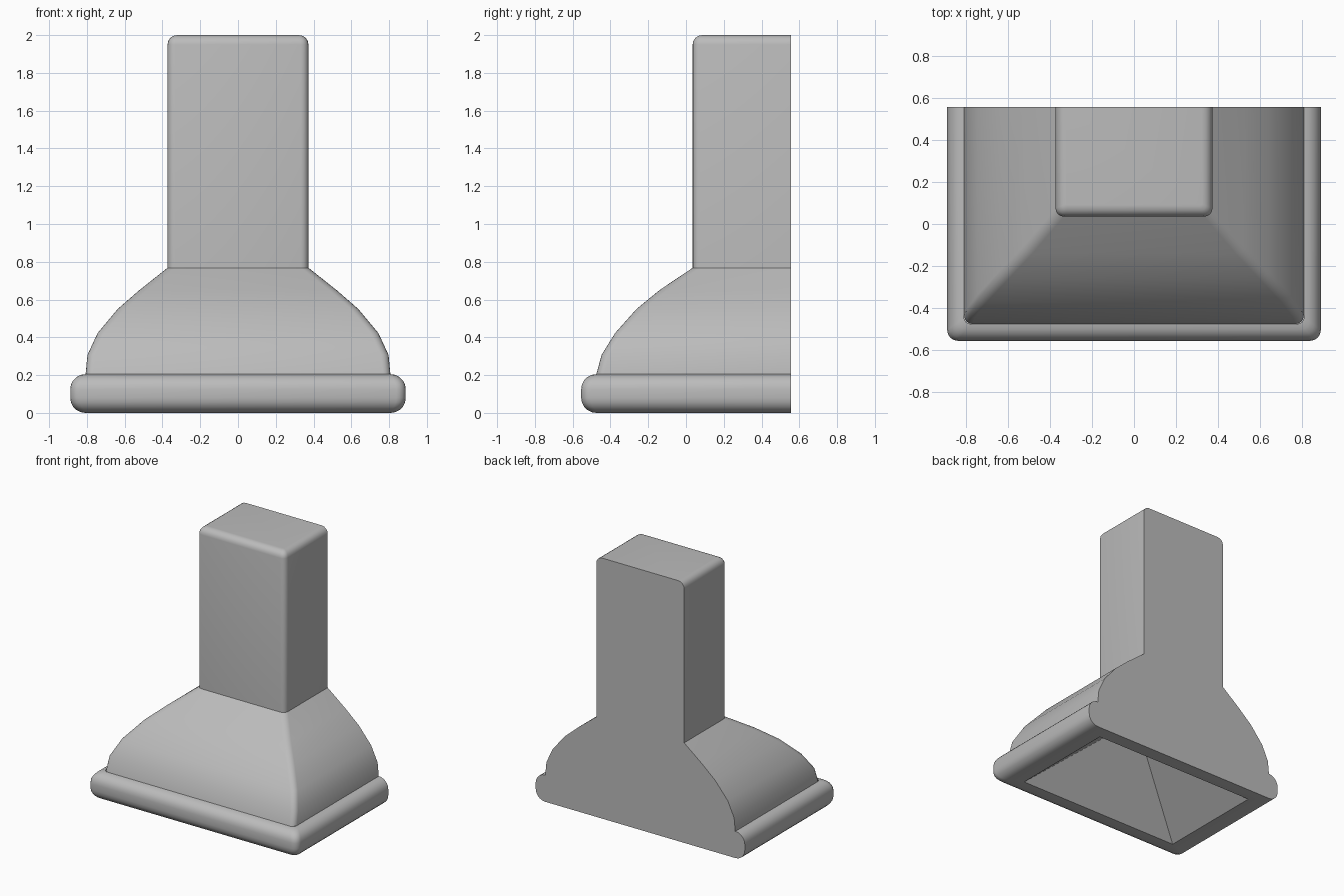
import bpy, bmesh, math

cube = bpy.data.objects.get("Cube")
if cube:
    bpy.data.objects.remove(cube, do_unlink=True)

BACK = 0.555

# One plain metal colour
metal = bpy.data.materials.new("grey metal")
metal.use_nodes = True
grey = (0.5, 0.5, 0.5, 1)
metal.diffuse_color = grey
metal.node_tree.nodes["Principled BSDF"].inputs["Base Color"].default_value = grey


def outline(half, front, z, back=BACK, radius=0.04, steps=4):
    """Counter-clockwise section: square back corners, rounded front corners."""
    pts = [(half, back, z), (-half, back, z)]
    for side, start in ((-1, math.pi), (1, 1.5 * math.pi)):
        for i in range(steps + 1):
            a = start + i * math.pi / 2 / steps
            pts.append((side * (half - radius) + radius * math.cos(a),
                        front + radius + radius * math.sin(a), z))
    return pts


def loft(name, sections, cap_top=False):
    """Skin a stack of sections, ordered outward and then upward."""
    bm = bmesh.new()
    rings = [[bm.verts.new(p) for p in s] for s in sections]
    n = len(rings[0])
    for a, b in zip(rings, rings[1:]):
        for i in range(n):
            j = (i + 1) % n
            bm.faces.new((a[i], a[j], b[j], b[i]))
    if cap_top:
        bm.faces.new(rings[-1])
    bmesh.ops.remove_doubles(bm, verts=bm.verts, dist=0.0005)
    mesh = bpy.data.meshes.new(name)
    bm.to_mesh(mesh)
    bm.free()
    mesh.materials.append(metal)
    mesh.shade_smooth()
    mesh.set_sharp_from_angle(angle=math.radians(32))
    obj = bpy.data.objects.new(name, mesh)
    bpy.context.collection.objects.link(obj)
    return obj


# Rim: pyramid-shaped intake, flat underside, then the rounded outer lip
intake = [outline(0, 0.02, 0.59, back=0.02, radius=0),
          outline(0.70, -0.40, 0, back=0.45, radius=0)]
core, bulge, low, high = 0.808, 0.08, 0.08, 0.125
lip = []
for centre, start in ((low, -90), (high, 0)):
    for i in range(6):
        a = math.radians(start + 18 * i)
        out = bulge * math.cos(a)
        lip.append(outline(core + out, -0.475 - out,
                           centre + bulge * math.sin(a), radius=0.03 + out / 4))
loft("rim", intake + lip)

# Canopy: curved hood narrowing to the chimney
curve = [(0.807, -0.475, 0.204), (0.797, -0.447, 0.307), (0.743, -0.375, 0.423),
         (0.637, -0.262, 0.55), (0.522, -0.14, 0.65), (0.373, 0.035, 0.768)]
loft("canopy", [outline(h, f, z) for h, f, z in curve])

# Chimney: straight duct with a rounded top edge
bevel = 0.05
duct = [outline(0.373, 0.035, 0.768)]
for i in range(5):
    a = math.radians(22.5 * i)
    inset = bevel * (1 - math.cos(a))
    duct.append(outline(0.373 - inset, 0.035 + inset,
                        2 - bevel + bevel * math.sin(a), radius=0.04 - inset * 0.6))
loft("chimney", duct, cap_top=True)
